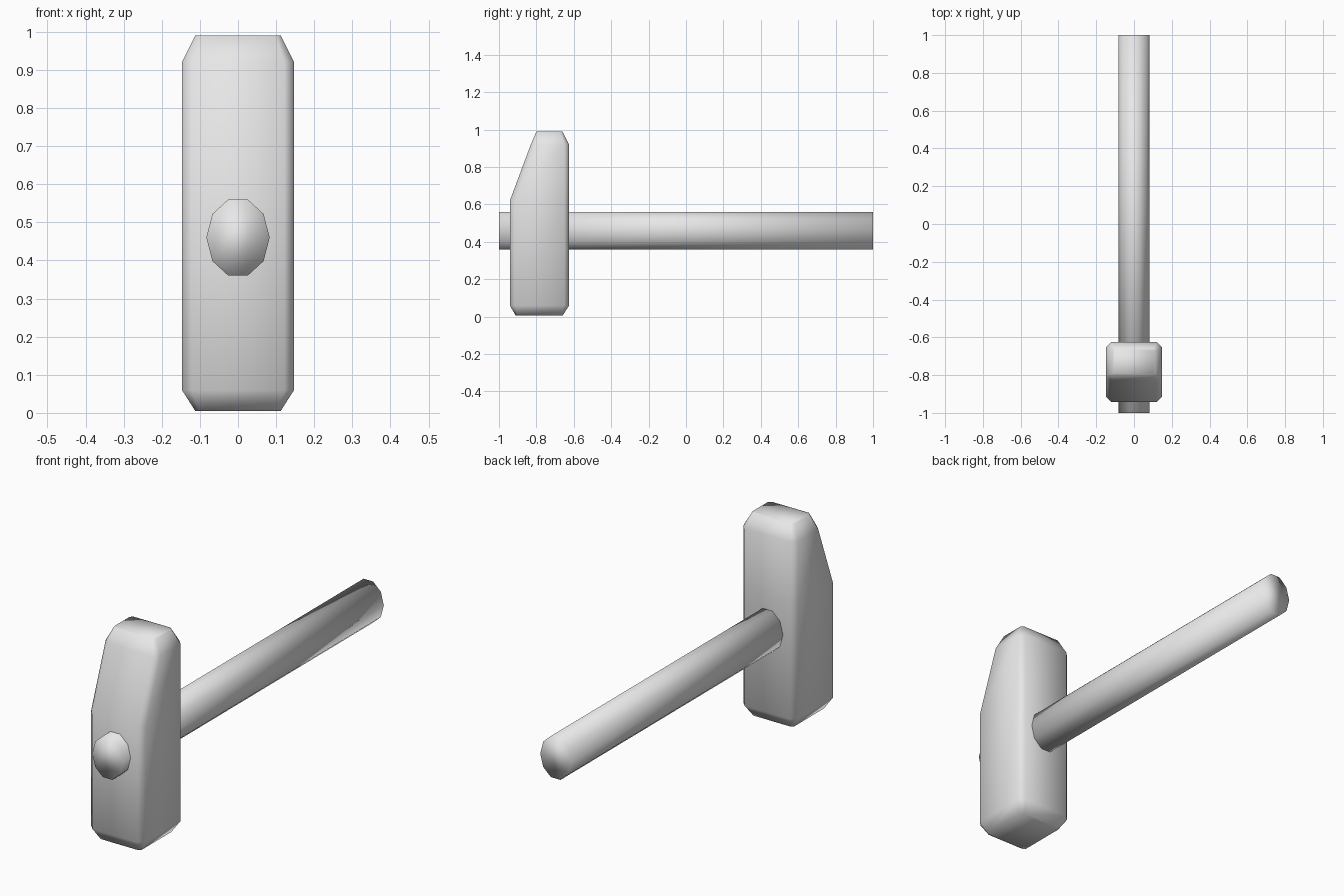
import bpy
import bmesh
import math

cube = bpy.data.objects.get("Cube")
if cube:
    bpy.data.objects.remove(cube, do_unlink=True)

# One plain grey for the whole tool
grey = bpy.data.materials.new("plain grey")
grey.use_nodes = True
grey.diffuse_color = (0.8, 0.8, 0.8, 1)
grey.node_tree.nodes["Principled BSDF"].inputs["Base Color"].default_value = (0.8, 0.8, 0.8, 1)


def loft(name, rings):
    """Skin a stack of equal-length rings, cap both ends and shade smooth."""
    bm = bmesh.new()
    loops = [[bm.verts.new(p) for p in ring] for ring in rings]
    n = len(loops[0])
    for a, b in zip(loops, loops[1:]):
        for i in range(n):
            j = (i + 1) % n
            bm.faces.new((a[i], a[j], b[j], b[i]))
    bm.faces.new(loops[0][::-1])
    bm.faces.new(loops[-1])
    bmesh.ops.recalc_face_normals(bm, faces=bm.faces[:])
    for f in bm.faces:
        f.smooth = True
    mesh = bpy.data.meshes.new(name)
    bm.to_mesh(mesh)
    bm.free()
    mesh.materials.append(grey)
    obj = bpy.data.objects.new(name, mesh)
    bpy.context.collection.objects.link(obj)
    return obj


def chamfered_rect(z, hx, y0, y1, c):
    """Rectangle with cut corners at height z."""
    return [(-hx + c, y0, z), (hx - c, y0, z), (hx, y0 + c, z), (hx, y1 - c, z),
            (hx - c, y1, z), (-hx + c, y1, z), (-hx, y1 - c, z), (-hx, y0 + c, z)]


def oval(y, rx, rz, zc, sides=10):
    """Upright oval cross-section of the handle at depth y."""
    angles = [2 * math.pi * i / sides for i in range(sides)]
    return [(rx * math.cos(a), y, zc + rz * math.sin(a)) for a in angles]


# Head: bevelled block whose upper front slopes back to a narrow top
# Each row: height, half width, front y, back y, corner cut
head_rows = [
    (0.005, 0.112, -0.91, -0.66, 0.012),
    (0.06, 0.147, -0.942, -0.625, 0.025),
    (0.62, 0.147, -0.942, -0.625, 0.025),
    (0.92, 0.147, -0.83, -0.625, 0.025),
    (0.99, 0.112, -0.80, -0.66, 0.012),
]
loft("hammer_head", [chamfered_rect(*row) for row in head_rows])

# Handle: ten-sided oval shaft running through the head
loft("handle", [oval(y, 0.083, 0.105, 0.46) for y in (-1.0, 1.0)])
